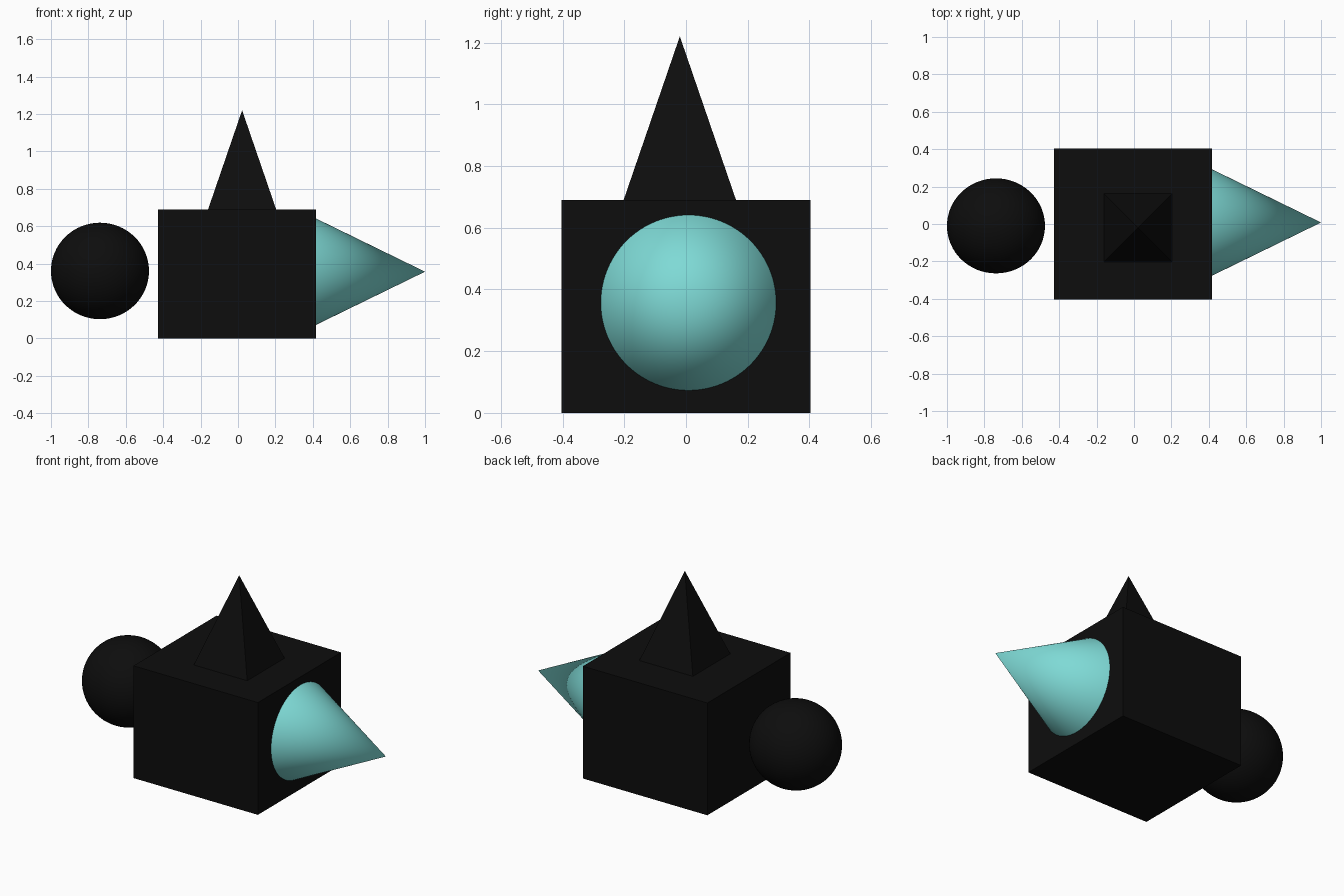
import bpy
import math

if "Cube" in bpy.data.objects:
    bpy.data.objects.remove(bpy.data.objects["Cube"])


def material(name, rgb):
    m = bpy.data.materials.new(name)
    m.diffuse_color = (*rgb, 1.0)
    m.use_nodes = True
    m.node_tree.nodes["Principled BSDF"].inputs["Base Color"].default_value = m.diffuse_color
    return m


black = material("black", (0.004, 0.004, 0.004))
teal = material("light teal", (0.21, 0.70, 0.67))


def finish(name, mat, smooth=False):
    ob = bpy.context.object
    ob.name = name
    ob.data.materials.append(mat)
    if smooth:
        bpy.ops.object.shade_smooth_by_angle(angle=math.radians(40))
    return ob


# central block
bpy.ops.mesh.primitive_cube_add(size=1, location=(-0.005, 0.0, 0.345))
finish("block", black).scale = (0.846, 0.808, 0.69)

# ball beside the block
bpy.ops.mesh.primitive_uv_sphere_add(segments=64, ring_count=32, radius=1,
                                     location=(-0.738, -0.01, 0.361))
finish("ball", black, True).scale = (0.262, 0.254, 0.258)

# cone pointing sideways from the block
bpy.ops.mesh.primitive_cone_add(vertices=96, radius1=0.284, radius2=0, depth=0.582,
                                location=(0.709, 0.008, 0.357),
                                rotation=(0, math.pi / 2, 0))
finish("side_cone", teal, True)

# square pyramid on top
bpy.ops.mesh.primitive_cone_add(vertices=4, radius1=0.182 * math.sqrt(2), radius2=0,
                                depth=0.53, location=(0.022, -0.02, 0.955),
                                rotation=(0, 0, math.pi / 4))
finish("top_pyramid", black)
